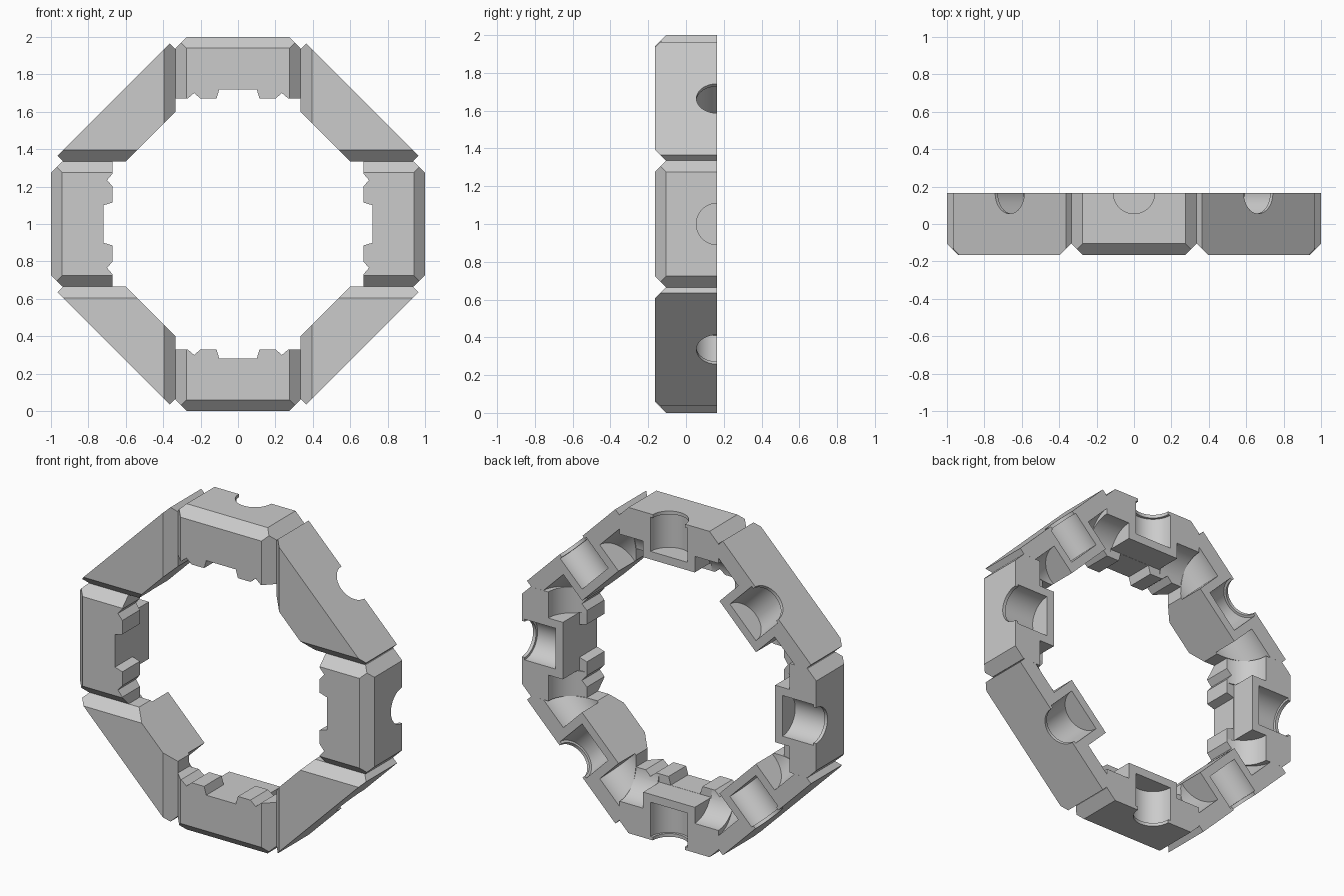
import bpy, bmesh, math
from mathutils import Vector, Matrix

if "Cube" in bpy.data.objects:
    bpy.data.objects.remove(bpy.data.objects["Cube"])

HALF = 0.165      # half thickness, front to back
CENTRE = 1.0      # height of the ring centre
CHAMFER = 0.06
BOSS = 0.175      # half width of the boss around each socket

stone = bpy.data.materials.new("stone_grey")
stone.use_nodes = True
GREY = (0.6, 0.6, 0.6, 1)
stone.diffuse_color = GREY
stone.node_tree.nodes["Principled BSDF"].inputs["Base Color"].default_value = GREY


def new_object(name, bm):
    bmesh.ops.recalc_face_normals(bm, faces=bm.faces)
    mesh = bpy.data.meshes.new(name)
    bm.to_mesh(mesh)
    bm.free()
    mesh.materials.append(stone)
    obj = bpy.data.objects.new(name, mesh)
    bpy.context.collection.objects.link(obj)
    return obj


def slice_off(bm, point, normal):
    """Remove everything beyond a plane and cap the cut."""
    geom = bm.verts[:] + bm.edges[:] + bm.faces[:]
    cut = bmesh.ops.bisect_plane(bm, geom=geom, plane_co=point, plane_no=normal,
                                 clear_outer=True)["geom_cut"]
    edges = [e for e in cut if isinstance(e, bmesh.types.BMEdge)]
    bmesh.ops.contextual_create(bm, geom=edges)


def block_body(name, half_profile, planes):
    """Extrude a mirrored (side, radius) profile and chamfer it."""
    bm = bmesh.new()
    outline = half_profile + [(-x, r) for x, r in reversed(half_profile)]
    face = bm.faces.new([bm.verts.new((x, -HALF, r)) for x, r in outline])
    out = bmesh.ops.extrude_face_region(bm, geom=[face])["geom"]
    moved = [v for v in out if isinstance(v, bmesh.types.BMVert)]
    bmesh.ops.translate(bm, verts=moved, vec=(0, 2 * HALF, 0))
    bmesh.ops.recalc_face_normals(bm, faces=bm.faces)
    for point, normal in planes:
        slice_off(bm, Vector(point), Vector(normal).normalized())
    return new_object(name, bm)


def cylinder(radius, low, high, along_side, centre_r=0.0):
    """Cutter with its axis on the back plane, along the side or the radius."""
    bm = bmesh.new()
    bmesh.ops.create_cone(bm, cap_ends=True, segments=64, radius1=radius,
                          radius2=radius, depth=high - low)
    mid = (low + high) / 2
    if along_side:
        bmesh.ops.rotate(bm, verts=bm.verts, matrix=Matrix.Rotation(math.pi / 2, 3, "Y"))
        bmesh.ops.translate(bm, verts=bm.verts, vec=(mid, HALF, centre_r))
    else:
        bmesh.ops.translate(bm, verts=bm.verts, vec=(0, HALF, mid))
    return new_object("cutter", bm)


def box(low, high):
    bm = bmesh.new()
    bmesh.ops.create_cube(bm, size=1)
    low, high = Vector(low), Vector(high)
    bmesh.ops.scale(bm, verts=bm.verts, vec=high - low)
    bmesh.ops.translate(bm, verts=bm.verts, vec=(low + high) / 2)
    return new_object("cutter", bm)


def carve(obj, cutter):
    cutter.hide_render = True
    mod = obj.modifiers.new("carve", "BOOLEAN")
    mod.operation = "DIFFERENCE"
    mod.solver = "EXACT"
    mod.object = cutter
    bpy.context.view_layer.objects.active = obj
    bpy.ops.object.modifier_apply(modifier=mod.name)
    bpy.data.objects.remove(cutter)


def hollow_back(obj, trough_r, floor, outer):
    # Rounded trough on both sides of the boss
    for low, high in ((BOSS, 0.7), (-0.7, -BOSS)):
        carve(obj, cylinder(0.16, low, high, True, trough_r))
    # Blind socket with a thin, narrower lip at the outer face
    carve(obj, cylinder(0.125, floor, outer - 0.02, False))
    carve(obj, cylinder(0.11, floor + 0.05, outer + 0.1, False))


def place_ring(master, names, first_angle):
    bpy.ops.object.select_all(action="DESELECT")
    master.select_set(True)
    bpy.context.view_layer.objects.active = master
    bpy.ops.object.shade_smooth_by_angle(angle=math.radians(30))
    for i, name in enumerate(names):
        obj = master if i == 0 else master.copy()
        if i:
            bpy.context.collection.objects.link(obj)
        obj.name = name
        obj.location = (0, 0, CENTRE)
        obj.rotation_euler = (0, math.radians(first_angle + 90 * i), 0)


# Straight blocks: toothed inner edge, chamfered ends and outer front edge
END = 0.335
straight_profile = [(0.1, 0.72), (0.115, 0.67), (0.2, 0.67), (0.235, 0.70), (0.27, 0.67),
                    (END, 0.67), (END, 1 - CHAMFER), (END - CHAMFER, 1.0)]
front_edge = CHAMFER - HALF
straight = block_body("straight_block", straight_profile, [
    ((END, front_edge, 0.8), (1, -1, 0)),
    ((-END, front_edge, 0.8), (-1, -1, 0)),
    ((0, front_edge, 1.0), (0, -1, 1))])
carve(straight, box((-BOSS - 0.005, 0.005, 0.6), (BOSS + 0.005, 0.3, 0.721)))
hollow_back(straight, 0.66, 0.77, 1.0)
place_ring(straight, ["top_block", "left_block", "bottom_block", "right_block"], 0)

# Diagonal blocks: plain inner edge, mitred and chamfered ends
diagonal_profile = [(0.186, 0.66), (0.424, 0.898), (0.424, 0.94)]
s = math.sqrt(0.5)
diagonal = block_body("diagonal_block", diagonal_profile, [
    ((side * 0.186, front_edge, 0.66), (side * s, -1, -s)) for side in (1, -1)])
hollow_back(diagonal, 0.68, 0.71, 0.94)
place_ring(diagonal, ["upper_left_block", "lower_left_block",
                      "lower_right_block", "upper_right_block"], 45)
